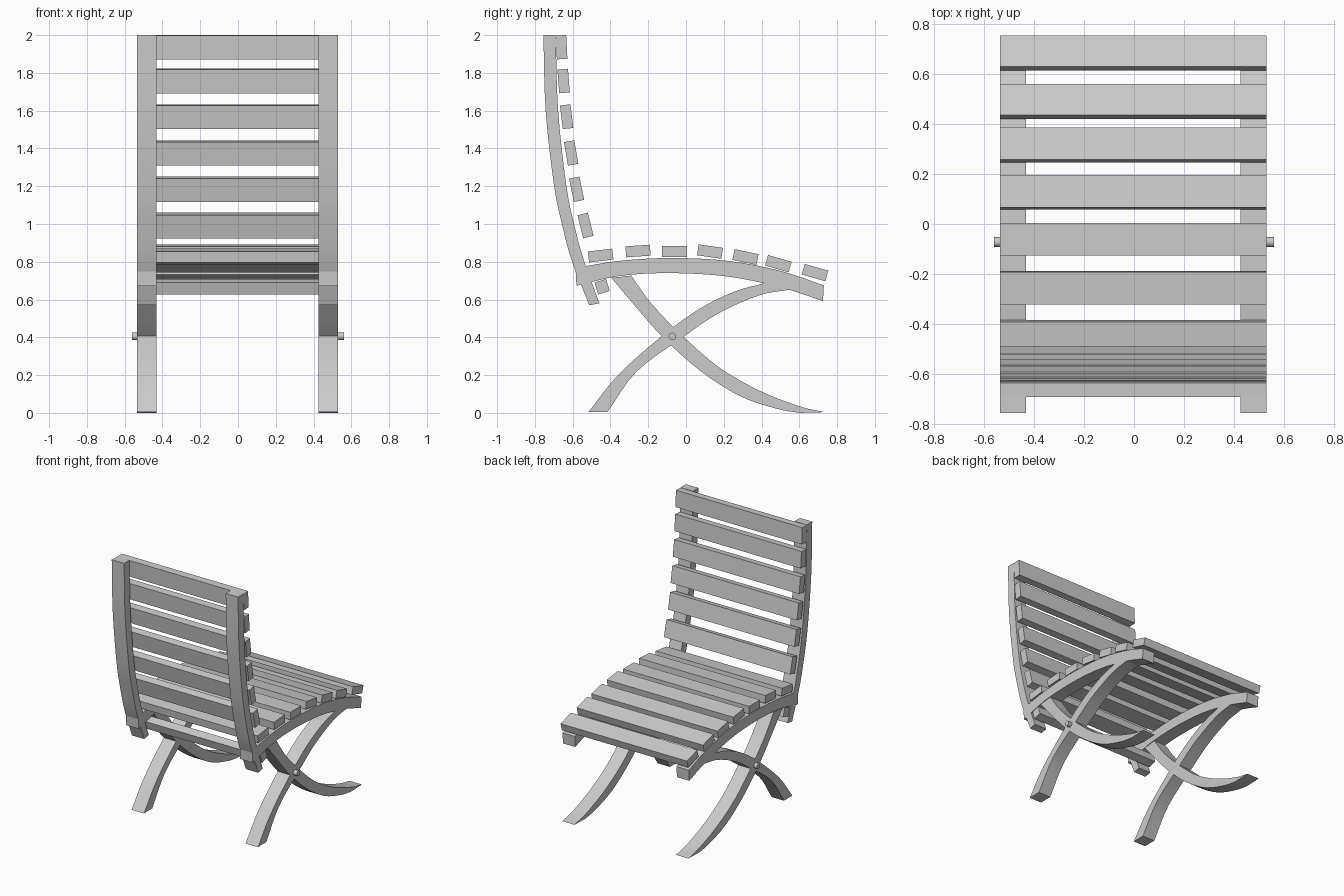
import bpy, bmesh, math
from mathutils import Vector, Matrix

if "Cube" in bpy.data.objects:
    bpy.data.objects.remove(bpy.data.objects["Cube"])

X0, X1, RAIL = -0.535, 0.529, 0.104   # overall slat span and rail width
SUB = 4                               # curve samples per control segment


def spline(pts):
    """Smooth curve through a few 2D points."""
    p = [Vector(q) for q in pts]
    p = [2 * p[0] - p[1]] + p + [2 * p[-1] - p[-2]]
    out = []
    for i in range(1, len(p) - 2):
        a, b, c, d = p[i - 1:i + 3]
        for k in range(SUB):
            t = k / SUB
            out.append(0.5 * (2 * b + (c - a) * t + (2 * a - 5 * b + 4 * c - d) * t * t
                              + (3 * b - a - 3 * c + d) * t ** 3))
    return out + [p[-2]]


def finish(bm, name, smooth=False):
    bmesh.ops.recalc_face_normals(bm, faces=bm.faces)
    me = bpy.data.meshes.new(name)
    bm.to_mesh(me)
    bm.free()
    ob = bpy.data.objects.new(name, me)
    bpy.context.collection.objects.link(ob)
    if smooth:
        bpy.context.view_layer.objects.active = ob
        ob.select_set(True)
        bpy.ops.object.shade_smooth_by_angle(angle=math.radians(30))
        ob.select_set(False)
    return ob


def curved_bar(name, edge_a, edge_b, x):
    """Bar bounded by two curved (y, z) edges, one rail wide from x."""
    bm = bmesh.new()
    rings = []
    for a, b in zip(spline(edge_a), spline(edge_b)):
        za, zb = max(a.y, 0), max(b.y, 0)
        rings.append([bm.verts.new(v) for v in (
            (x, a.x, za), (x + RAIL, a.x, za), (x + RAIL, b.x, zb), (x, b.x, zb))])
    for r, s in zip(rings, rings[1:]):
        for i in range(4):
            j = (i + 1) % 4
            bm.faces.new((r[i], r[j], s[j], s[i]))
    bm.faces.new(rings[0])
    bm.faces.new(rings[-1])
    finish(bm, name, True)


def slat(name, y, z, length, thick, tilt):
    """Cross slat; length runs along y, then is tilted about x."""
    bm = bmesh.new()
    m = (Matrix.Translation(((X0 + X1) / 2, y, z))
         @ Matrix.Rotation(math.radians(tilt), 4, 'X')
         @ Matrix.Diagonal((X1 - X0, length, thick, 1)))
    bmesh.ops.create_cube(bm, size=1, matrix=m)
    finish(bm, name)


bars = {
    "back_rail": (
        [(-.755, 2), (-.743, 1.6), (-.698, 1.2), (-.652, .98), (-.603, .8), (-.512, .57)],
        [(-.69, 2), (-.677, 1.6), (-.633, 1.2), (-.588, .98), (-.538, .8), (-.458, .58)]),
    "seat_rail": (
        [(-.585, .768), (-.35, .805), (-.08, .82), (.22, .805), (.5, .752), (.73, .675)],
        [(-.58, .673), (-.35, .725), (-.08, .74), (.22, .722), (.5, .665), (.725, .592)]),
    "rear_to_front_leg": (
        [(-.29, .727), (-.18, .575), (-.013, .403), (.177, .24), (.39, .117), (.6, .035), (.735, .004)],
        [(-.395, .715), (-.29, .59), (-.13, .408), (.07, .227), (.283, .09), (.48, .022), (.6, 0)]),
    "front_to_rear_leg": (
        [(-.516, .005), (-.36, .2), (-.13, .405), (.07, .55), (.257, .642), (.42, .688)],
        [(-.415, .005), (-.26, .22), (-.013, .403), (.177, .53), (.39, .623), (.55, .652)]),
}

# rails and crossed legs, both sides
for side, x in (("left", X0), ("right", X1 - RAIL)):
    for name, (a, b) in bars.items():
        curved_bar(f"{side}_{name}", a, b, x)

# pivot pins at the leg crossing
for side, xa, xb in (("left", -.56, X0 + RAIL), ("right", X1 - RAIL, .56)):
    bm = bmesh.new()
    bmesh.ops.create_cone(
        bm, cap_ends=True, segments=16, radius1=.02, radius2=.02, depth=xb - xa,
        matrix=Matrix.Translation(((xa + xb) / 2, -.072, .405)) @ Matrix.Rotation(math.pi / 2, 4, 'Y'))
    finish(bm, f"{side}_pivot_pin", True)

# back slats: y, z, tilt
for i, (y, z, t) in enumerate([(-.659, 1.936, 3), (-.648, 1.757, 4.5), (-.632, 1.568, 7),
                               (-.608, 1.376, 9.5), (-.579, 1.184, 11.5), (-.532, .992, 14)]):
    slat(f"back_slat_{i + 1}", y, z, .126, .056, 90 + t)
slat("lower_back_slat", -.444, .668, .066, .064, 107)

# seat slats: y, z, tilt
for i, (y, z, t) in enumerate([(-.452, .833, 7), (-.254, .857, 4), (-.061, .854, 0),
                               (.127, .854, -8), (.315, .825, -12), (.489, .79, -16),
                               (.683, .743, -16)]):
    slat(f"seat_slat_{i + 1}", y, z, .13, .058, t)
